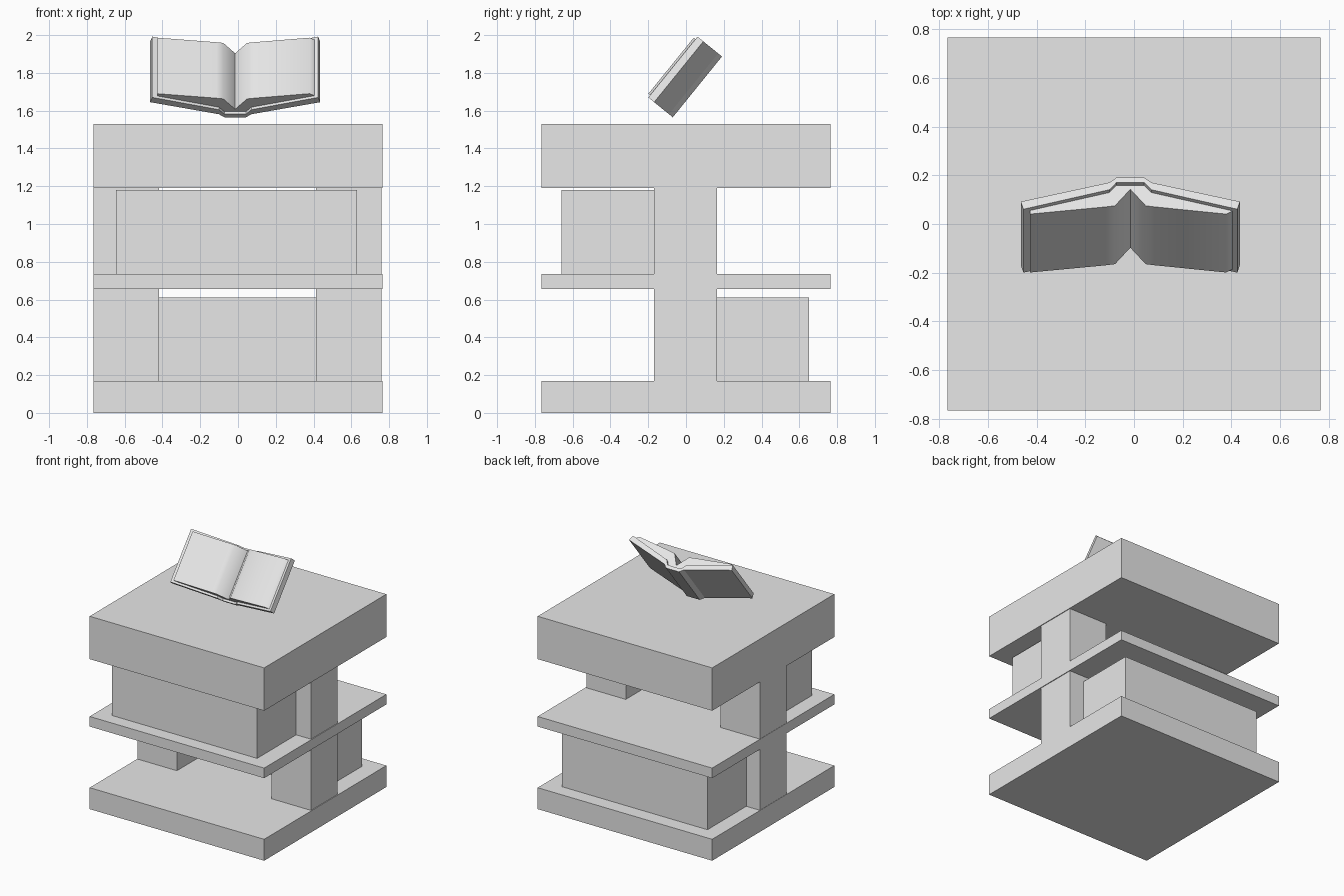
import bpy, bmesh, math
from mathutils import Vector

if "Cube" in bpy.data.objects:
    bpy.data.objects.remove(bpy.data.objects["Cube"], do_unlink=True)

grey = bpy.data.materials.new("plain_grey")
grey.use_nodes = True
grey.diffuse_color = (0.8, 0.8, 0.8, 1)
grey.node_tree.nodes["Principled BSDF"].inputs["Base Color"].default_value = (0.8, 0.8, 0.8, 1)


def finish(name, bm):
    bmesh.ops.recalc_face_normals(bm, faces=bm.faces)
    mesh = bpy.data.meshes.new(name)
    bm.to_mesh(mesh)
    bm.free()
    mesh.materials.append(grey)
    obj = bpy.data.objects.new(name, mesh)
    bpy.context.collection.objects.link(obj)
    return obj


def box(name, x, y, z):
    """Box from (min, max) pairs on each axis."""
    bm = bmesh.new()
    bmesh.ops.create_cube(bm, size=1)
    for v in bm.verts:
        v.co = [lo + (c + 0.5) * (hi - lo) for c, (lo, hi) in zip(v.co, (x, y, z))]
    return finish(name, bm)


# Cabinet slabs
SIDE = (-0.766, 0.766)
box("base_slab", SIDE, SIDE, (0, 0.17))
box("middle_shelf", SIDE, SIDE, (0.655, 0.735))
box("top_slab", SIDE, SIDE, (1.19, 1.53))

# Side posts, in both storeys
for side, span in (("right", (-0.764, -0.417)), ("left", (0.413, 0.76))):
    box(side + "_lower_post", span, (-0.17, 0.165), (0.17, 0.655))
    box(side + "_upper_post", span, (-0.17, 0.165), (0.735, 1.19))

# Offset blocks: upper one in front, lower one behind
box("upper_front_block", (-0.645, 0.63), (-0.66, -0.17), (0.735, 1.18))
box("lower_back_block", (-0.645, 0.63), (0.165, 0.652), (0.17, 0.61))

# Open book, tilted above the top slab
TILT = math.radians(51)
ALONG = Vector((0, math.cos(TILT), math.sin(TILT)))
OUT = Vector((0, -math.sin(TILT), math.cos(TILT)))
ORIGIN = Vector((-0.015, -0.07, 1.565))


def book_part(name, profile, start, end):
    """Extrude an (across, outward) profile along the tilted book."""
    bm = bmesh.new()
    verts = [bm.verts.new(ORIGIN + Vector((x, 0, 0)) + OUT * n + ALONG * start)
             for x, n in profile]
    face = bm.faces.new(verts)
    ext = bmesh.ops.extrude_face_region(bm, geom=[face])
    moved = [g for g in ext["geom"] if isinstance(g, bmesh.types.BMVert)]
    bmesh.ops.translate(bm, verts=moved, vec=ALONG * (end - start))
    return finish(name, bm)


def mirrored(half):
    return half + [(-x, n) for x, n in reversed(half)]


outer = [(0.45, 0.127), (0.087, 0.026), (0.057, 0)]
inner = [(0.057, 0.026), (0.086, 0.064), (0.439, 0.167)]
book_part("book_cover", mirrored(outer) + mirrored(inner[::-1])[::-1], 0, 0.414)

# Page block, with a deep valley at the fold
under = [(0.42, 0.162), (0.086, 0.065), (0.057, 0.027),
         (-0.057, 0.027), (-0.086, 0.065), (-0.412, 0.16)]
upper = [(-0.412, 0.179), (-0.1, 0.141), (-0.063, 0.135), (0, 0.048),
         (0.063, 0.135), (0.1, 0.141), (0.394, 0.179)]
pages = book_part("book_pages", under + upper, 0.016, 0.397)

bpy.ops.object.select_all(action="DESELECT")
pages.select_set(True)
bpy.context.view_layer.objects.active = pages
bpy.ops.object.shade_smooth_by_angle(angle=math.radians(50))
